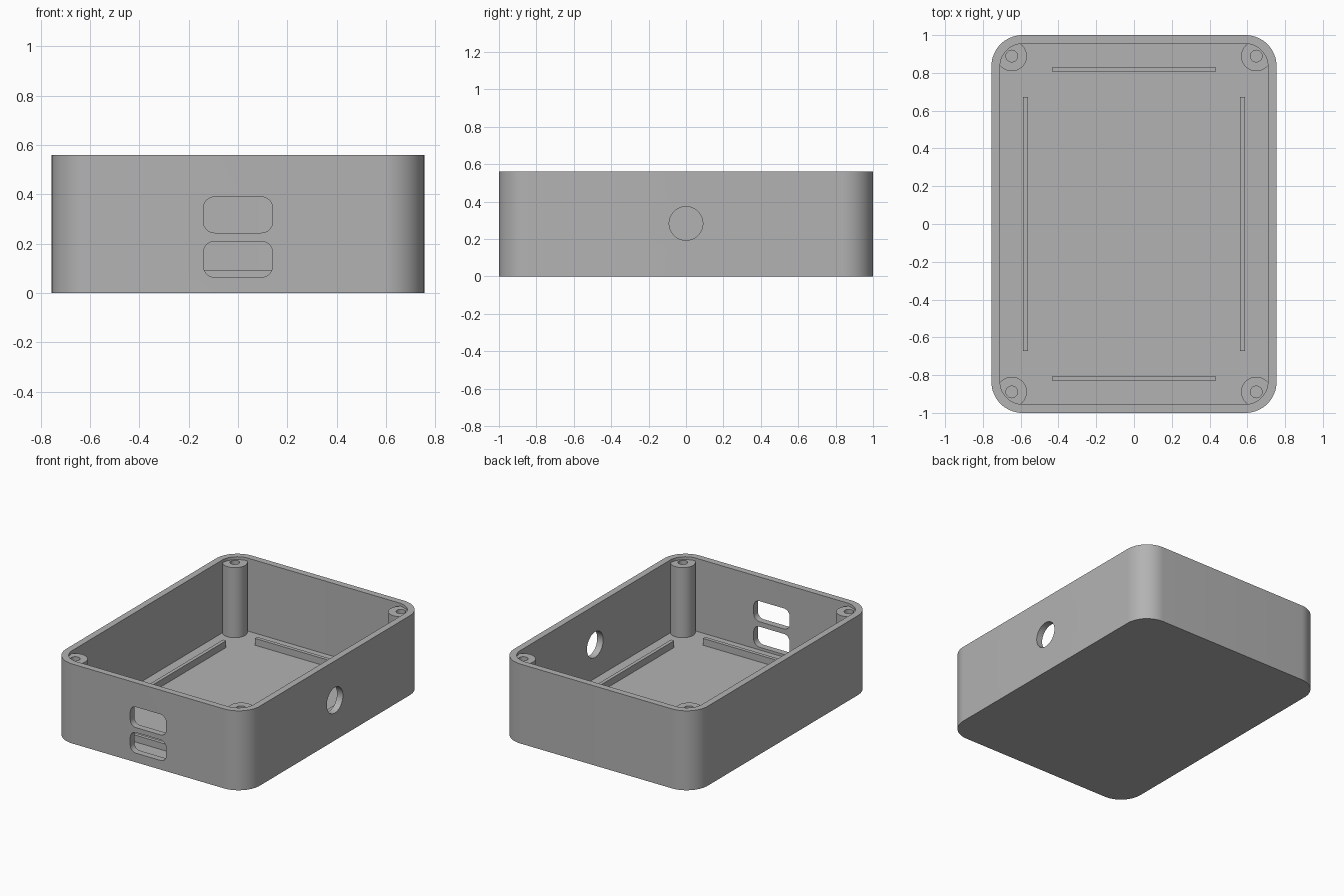
import bpy, bmesh, math
from mathutils import Matrix

if "Cube" in bpy.data.objects:
    bpy.data.objects.remove(bpy.data.objects["Cube"])

W, L, H = 0.755, 1.0, 0.56      # half width, half length, height
WALL, FLOOR = 0.046, 0.046
R = 0.165                       # outer corner radius

grey = bpy.data.materials.new("mid grey")
grey.diffuse_color = (0.45, 0.45, 0.45, 1)
grey.use_nodes = True
grey.node_tree.nodes["Principled BSDF"].inputs["Base Color"].default_value = grey.diffuse_color


def finish(name, bm, matrix=Matrix()):
    bmesh.ops.remove_doubles(bm, verts=bm.verts, dist=1e-5)
    bmesh.ops.recalc_face_normals(bm, faces=bm.faces)
    mesh = bpy.data.meshes.new(name)
    bm.to_mesh(mesh)
    bm.free()
    mesh.transform(matrix)
    mesh.materials.append(grey)
    ob = bpy.data.objects.new(name, mesh)
    bpy.context.collection.objects.link(ob)
    return ob


def rounded_prism(name, hx, hy, r, z0, z1, matrix=Matrix(), n=16):
    """Rounded rectangle extruded from z0 to z1."""
    bm = bmesh.new()
    ring = []
    for k, (sx, sy) in enumerate([(1, 1), (-1, 1), (-1, -1), (1, -1)]):
        for i in range(n + 1):
            a = (k + i / n) * math.pi / 2
            ring.append(bm.verts.new((sx * (hx - r) + r * math.cos(a),
                                      sy * (hy - r) + r * math.sin(a), z0)))
    bmesh.ops.remove_doubles(bm, verts=ring, dist=1e-5)
    bm.verts.ensure_lookup_table()
    face = bm.faces.new(bm.verts[:])
    top = bmesh.ops.extrude_face_region(bm, geom=[face])["geom"]
    bmesh.ops.translate(bm, vec=(0, 0, z1 - z0),
                        verts=[v for v in top if isinstance(v, bmesh.types.BMVert)])
    return finish(name, bm, matrix)


def smooth(ob):
    bpy.ops.object.select_all(action='DESELECT')
    ob.select_set(True)
    bpy.context.view_layer.objects.active = ob
    bpy.ops.object.shade_smooth_by_angle(angle=math.radians(30))


# Tray: rounded block, hollowed, with two front slots and a round side hole
tray = rounded_prism("tray", W, L, R, 0, H)
to_front = Matrix.Rotation(math.pi / 2, 4, 'X')
to_side = Matrix.Rotation(math.pi / 2, 4, 'Y')
cutters = [rounded_prism("cavity_cutter", W - WALL, L - WALL, R - WALL, FLOOR, H + 0.2)]
for z in (0.137, 0.317):
    cutters.append(rounded_prism("slot_cutter", 0.14, 0.0725, 0.045, -0.06, 0.06,
                                 Matrix.Translation((0, -L + 0.02, z)) @ to_front))
cutters.append(rounded_prism("round_hole_cutter", 0.09, 0.09, 0.09, -0.06, 0.06,
                             Matrix.Translation((W - 0.02, 0, 0.283)) @ to_side))
bpy.context.view_layer.objects.active = tray
for c in cutters:
    c.hide_render = True
    m = tray.modifiers.new(c.name, 'BOOLEAN')
    m.operation, m.solver, m.object = 'DIFFERENCE', 'EXACT', c
    bpy.ops.object.modifier_apply(modifier=m.name)
for c in cutters:
    bpy.data.objects.remove(c)
smooth(tray)

# Corner screw posts: lathed tubes standing on the floor
for sx in (-1, 1):
    for sy in (-1, 1):
        bm = bmesh.new()
        pts = [(0.08, FLOOR), (0.08, 0.54), (0.031, 0.54), (0.031, FLOOR)]
        vs = [bm.verts.new((x, 0, z)) for x, z in pts]
        es = [bm.edges.new(p) for p in zip(vs, vs[1:])]
        bmesh.ops.spin(bm, geom=vs + es, cent=(0, 0, 0), axis=(0, 0, 1),
                       angle=math.tau, steps=48)
        smooth(finish("screw_post", bm, Matrix.Translation((sx * 0.647, sy * 0.889, 0))))

# Low rails on the floor, one along each wall
for s in (-1, 1):
    for name, x, y, w, l in (("long_rail", 0.575, 0, 0.025, 1.345),
                             ("short_rail", 0, 0.818, 0.865, 0.026)):
        bm = bmesh.new()
        bmesh.ops.create_cube(bm, size=1)
        finish(name, bm, Matrix.Translation((s * x, s * y, 0.069))
               @ Matrix.Diagonal((w, l, 0.05, 1)))
